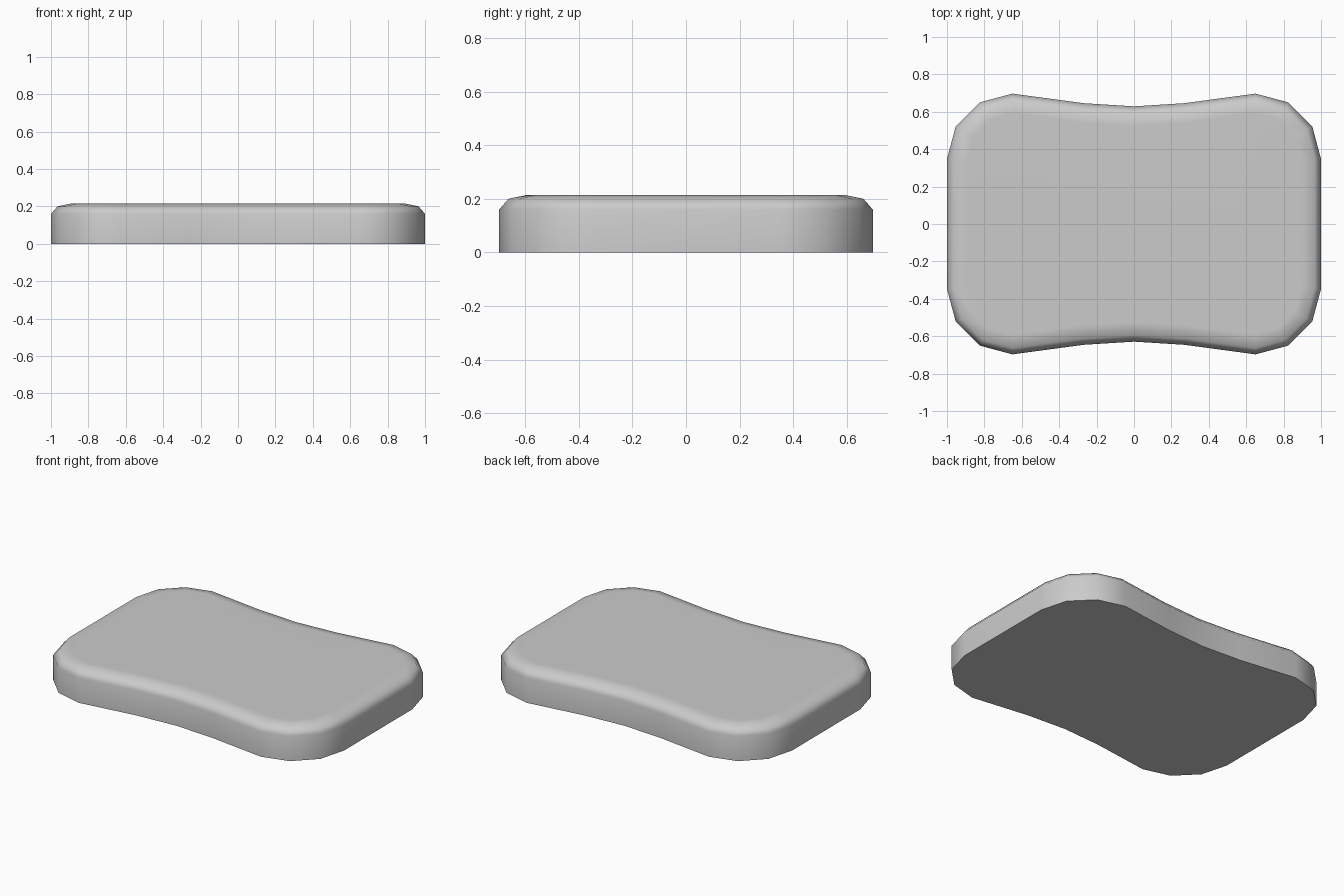
import bpy, bmesh, math
from mathutils import Vector

if "Cube" in bpy.data.objects:
    bpy.data.objects.remove(bpy.data.objects["Cube"])

# Quarter outline: rounded corner, then the waisted long side
R, CX, CY = 0.35, 0.65, 0.347
quarter = [Vector((CX + R * math.cos(math.radians(a)), CY + R * math.sin(math.radians(a))))
           for a in (0, 30, 60, 90)] + [Vector((0.27, 0.646))]
half = quarter + [Vector((0, 0.629))] + [Vector((-p.x, p.y)) for p in reversed(quarter)]
outline = half + [-p for p in half]


def inset(points, d):
    """Move every outline edge inward by d, with mitred corners."""
    result = []
    for i, p in enumerate(points):
        a = (p - points[i - 1]).normalized()
        b = (points[(i + 1) % len(points)] - p).normalized()
        na, nb = Vector((-a.y, a.x)), Vector((-b.y, b.x))
        result.append(p + (na + nb) * d / (1 + na.dot(nb)))
    return result


# Slab: straight wall with a two-step rounded top edge
bm = bmesh.new()
rings = []
for d, z in ((0, 0), (0, 0.16), (0.034, 0.2), (0.105, 0.215)):
    rings.append([bm.verts.new((p.x, p.y, z)) for p in inset(outline, d)])
n = len(outline)
for low, high in zip(rings, rings[1:]):
    for i in range(n):
        j = (i + 1) % n
        bm.faces.new((low[i], low[j], high[j], high[i]))
bm.faces.new(rings[-1])
bm.faces.new(rings[0][::-1])
mesh = bpy.data.meshes.new("cushion_slab")
bm.to_mesh(mesh)
bm.free()
slab = bpy.data.objects.new("cushion_slab", mesh)
bpy.context.collection.objects.link(slab)

# Smooth sides, sharp base, flat-looking top
bpy.context.view_layer.objects.active = slab
slab.select_set(True)
bpy.ops.object.shade_smooth_by_angle(angle=math.radians(60))
weighted = slab.modifiers.new("weighted_normals", 'WEIGHTED_NORMAL')
weighted.keep_sharp = True
